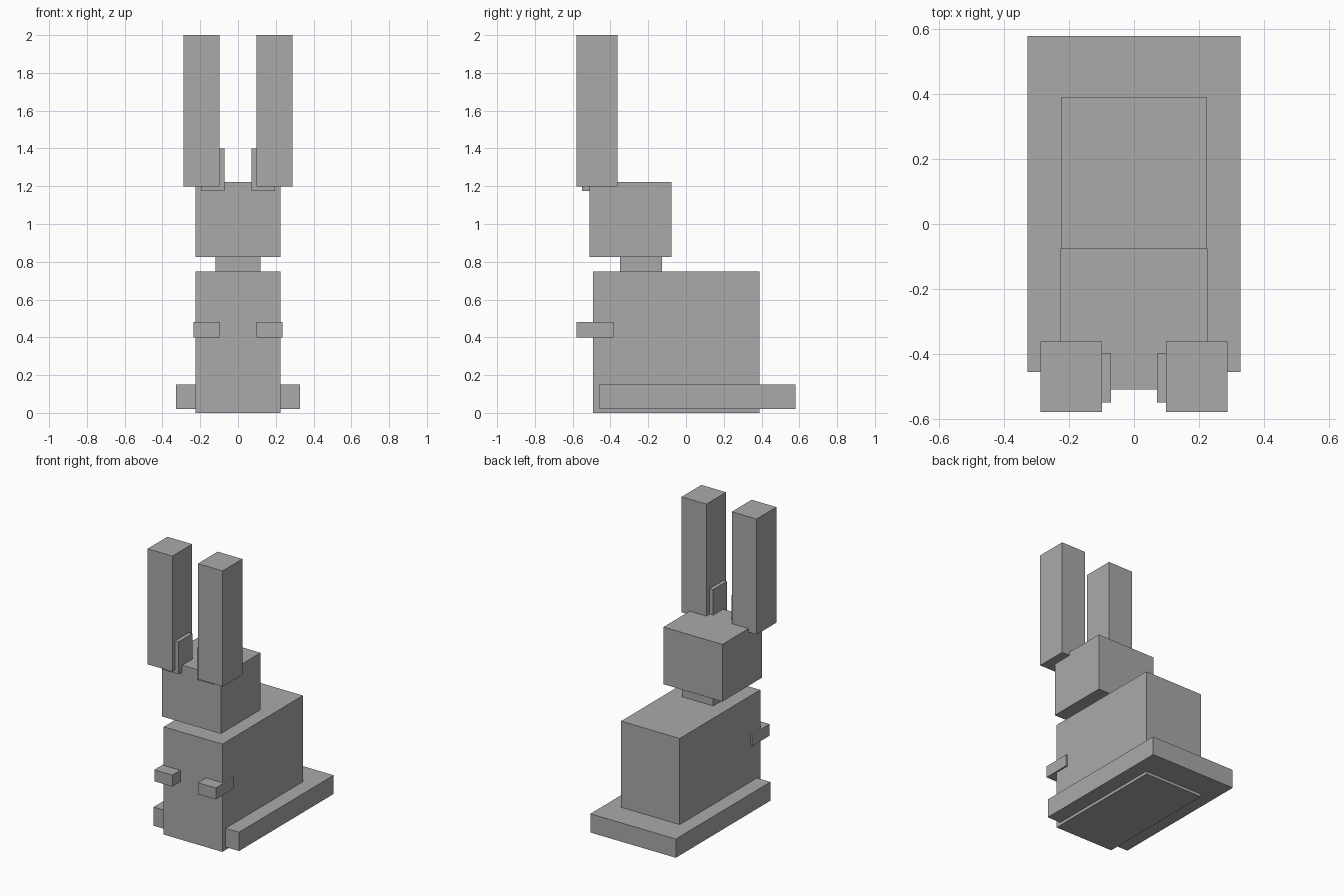
import bpy
from mathutils import Vector

cube = bpy.data.objects.get("Cube")
if cube:
    bpy.data.objects.remove(cube, do_unlink=True)

grey = bpy.data.materials.new("plain grey")
grey.use_nodes = True
colour = (0.4, 0.4, 0.4, 1)
grey.diffuse_color = colour
grey.node_tree.nodes["Principled BSDF"].inputs["Base Color"].default_value = colour


def box(name, low, high):
    """Add a block spanning two opposite corners."""
    low, high = Vector(low), Vector(high)
    bpy.ops.mesh.primitive_cube_add(size=1, location=(low + high) / 2)
    obj = bpy.context.object
    obj.name = name
    obj.scale = high - low
    bpy.ops.object.transform_apply(location=False, rotation=False, scale=True)
    obj.data.materials.append(grey)
    return obj


def pair(name, low, high):
    """Add a left block and its mirror image on the right."""
    box("left_" + name, low, high)
    box("right_" + name, (-high[0], low[1], low[2]), (-low[0], high[1], high[2]))


# Base slab and torso
box("base_slab", (-0.328, -0.457, 0.02), (0.328, 0.58, 0.15))
box("body", (-0.225, -0.493, 0), (0.225, 0.39, 0.748))

# Neck and head
box("neck", (-0.12, -0.35, 0.74), (0.12, -0.127, 0.83))
box("head", (-0.226, -0.51, 0.826), (0.226, -0.076, 1.223))

# Paws, ears and the small plates at the ear roots
pair("paw", (0.098, -0.58, 0.4), (0.236, -0.385, 0.48))
pair("ear", (0.098, -0.58, 1.198), (0.288, -0.363, 2))
pair("ear_root", (0.071, -0.55, 1.175), (0.195, -0.4, 1.4))
